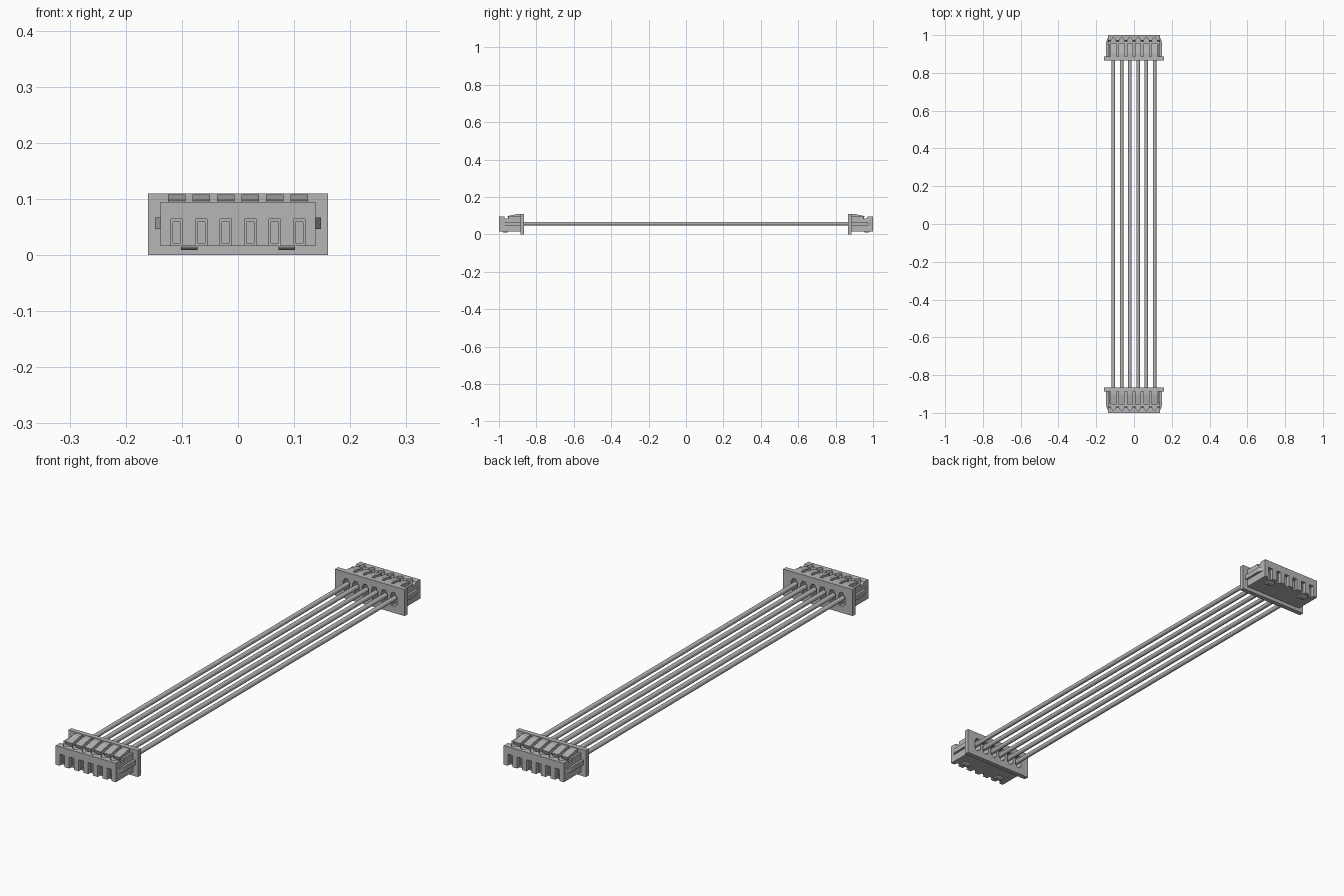
import bpy, bmesh, math

cube = bpy.data.objects.get("Cube")
if cube:
    bpy.data.objects.remove(cube, do_unlink=True)

grey = bpy.data.materials.new("plain grey")
grey.use_nodes = True
COLOUR = (0.47, 0.47, 0.47, 1)
grey.diffuse_color = COLOUR
grey.node_tree.nodes["Principled BSDF"].inputs["Base Color"].default_value = COLOUR

PITCH = 0.0436
PINS = [(i - 2.5) * PITCH for i in range(6)]


def prism(bm, points, axis, start, end):
    """Extrude a 2D outline: axis x takes (y, z) points, axis z takes (x, y)."""
    def place(p, t):
        return (t, p[0], p[1]) if axis == "x" else (p[0], p[1], t)
    a = [bm.verts.new(place(p, start)) for p in points]
    b = [bm.verts.new(place(p, end)) for p in points]
    faces = [bm.faces.new(a), bm.faces.new(b)]
    for i in range(len(a)):
        j = (i + 1) % len(a)
        faces.append(bm.faces.new((a[i], a[j], b[j], b[i])))
    bmesh.ops.recalc_face_normals(bm, faces=faces)


def box(bm, x, width, y0, y1, z0, z1):
    prism(bm, [(y0, z0), (y1, z0), (y1, z1), (y0, z1)], "x", x - width / 2, x + width / 2)


def make(name, bm):
    mesh = bpy.data.meshes.new(name)
    bm.to_mesh(mesh)
    bm.free()
    mesh.materials.append(grey)
    obj = bpy.data.objects.new(name, mesh)
    bpy.context.collection.objects.link(obj)
    return obj


def cut(target, cutter_bm):
    cutter = make("cutter", cutter_bm)
    cutter.hide_render = True
    mod = target.modifiers.new("cut", "BOOLEAN")
    mod.operation, mod.solver, mod.object = "DIFFERENCE", "EXACT", cutter
    bpy.context.view_layer.objects.active = target
    bpy.ops.object.modifier_apply(modifier=mod.name)
    bpy.data.objects.remove(cutter, do_unlink=True)


# Housing body with a raised front lip and a trench behind it
bm = bmesh.new()
prism(bm, [(-1, 0.016), (-0.88, 0.016), (-0.88, 0.084), (-0.966, 0.084),
           (-0.972, 0.095), (-1, 0.095)], "x", -0.138, 0.138)
housing = make("front_housing", bm)

# Contact slots in the front face, with a narrower deep pocket
bm = bmesh.new()
for x in PINS:
    box(bm, x, 0.021, -1.02, -0.985, 0.006, 0.064)
cut(housing, bm)
bm = bmesh.new()
for x in PINS:
    box(bm, x, 0.013, -1.02, -0.95, 0.022, 0.059)
cut(housing, bm)

# Pointed notches in the lip
bm = bmesh.new()
for x in PINS:
    prism(bm, [(x - 0.017, -0.96), (x + 0.017, -0.96), (x + 0.012, -0.976),
               (x, -0.99), (x - 0.012, -0.976)], "z", 0.0845, 0.12)
cut(housing, bm)

# Rear flange, with stepped wire entries cut through it into the body
bm = bmesh.new()
box(bm, 0, 0.32, -0.886, -0.866, 0, 0.11)
flange = make("front_flange", bm)
for part in (housing, flange):
    for width, low, high in ((0.03, 0.036, 0.072), (0.017, 0.028, 0.083)):
        bm = bmesh.new()
        for x in PINS:
            box(bm, x, width, -0.92, -0.85, low, high)
        cut(part, bm)

# Sloped latches over each contact
bm = bmesh.new()
for x in PINS:
    prism(bm, [(-0.95, 0.083), (-0.955, 0.098), (-0.905, 0.108),
               (-0.885, 0.108), (-0.885, 0.083)], "x", x - 0.0155, x + 0.0155)
latches = make("front_latches", bm)

# End walls, tapered side ribs and rounded underside bumps
bm = bmesh.new()
for side in (-1, 1):
    box(bm, side * 0.133, 0.01, -0.95, -0.885, 0.083, 0.095)
walls = make("front_end_walls", bm)
bm = bmesh.new()
for side in (-1, 1):
    prism(bm, [(side * 0.136, -0.99), (side * 0.148, -0.965),
               (side * 0.148, -0.885), (side * 0.136, -0.885)], "z", 0.047, 0.067)
ribs = make("front_side_ribs", bm)
bm = bmesh.new()
for x in (-0.087, 0.087):
    arc = [math.pi * i / 8 for i in range(9)]
    prism(bm, [(-0.967 + 0.016 * math.cos(a), 0.017 - 0.008 * math.sin(a)) for a in arc],
          "x", x - 0.015, x + 0.015)
bumps = make("front_underside_bumps", bm)

# Matching connector at the other end, turned to face away
for part in (housing, flange, latches, walls, ribs, bumps):
    twin = part.copy()
    twin.name = part.name.replace("front", "back")
    twin.rotation_euler.z = math.pi
    bpy.context.collection.objects.link(twin)

# Wires between the connectors
for n, x in enumerate(PINS, 1):
    bpy.ops.mesh.primitive_cylinder_add(vertices=20, radius=0.0095, depth=1.84,
                                        location=(x, 0, 0.058),
                                        rotation=(math.pi / 2, 0, 0))
    wire = bpy.context.object
    wire.name = f"wire_{n}"
    wire.data.materials.append(grey)
    bpy.ops.object.shade_smooth_by_angle(angle=math.radians(40))
